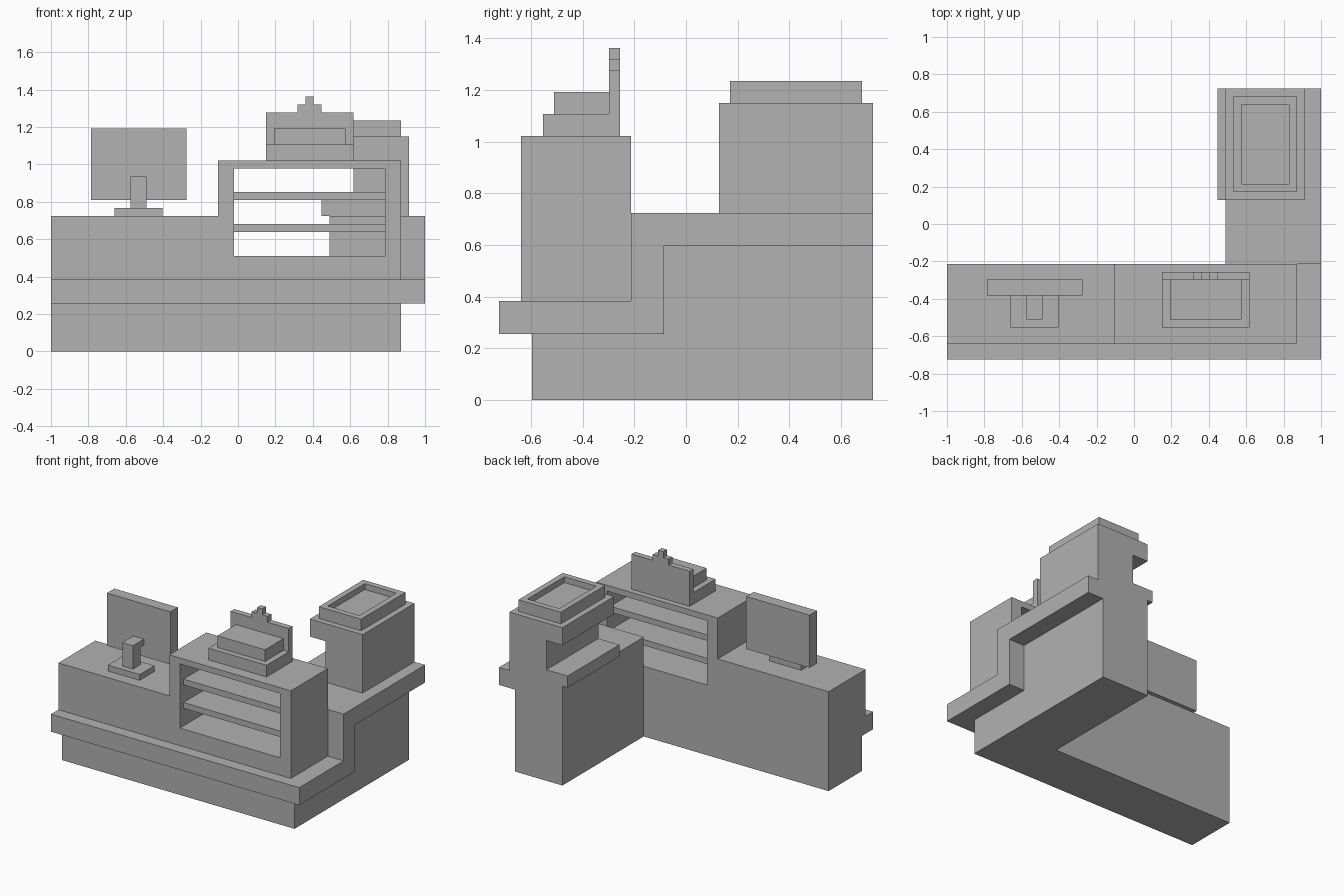
import bpy
import bmesh
from mathutils import Vector

cube = bpy.data.objects.get("Cube")
if cube:
    bpy.data.objects.remove(cube, do_unlink=True)

# Everything sits on a square module; the counter is 47 modules long, 34 deep
UNIT = 2 / 47
ORIGIN = Vector((47 / 2, 34 / 2, 0))

grey = bpy.data.materials.new("plain grey")
grey.use_nodes = True
grey.diffuse_color = (0.445, 0.445, 0.445, 1)
grey.node_tree.nodes["Principled BSDF"].inputs["Base Color"].default_value = grey.diffuse_color


def place(axis, a, b, depth):
    """Point with profile coordinates a, b and a depth along the axis."""
    point = {"x": (depth, a, b), "y": (a, depth, b), "z": (a, b, depth)}[axis]
    return (Vector(point) - ORIGIN) * UNIT


def finish(name, bm):
    bmesh.ops.recalc_face_normals(bm, faces=bm.faces)
    mesh = bpy.data.meshes.new(name)
    bm.to_mesh(mesh)
    bm.free()
    mesh.materials.append(grey)
    obj = bpy.data.objects.new(name, mesh)
    bpy.context.collection.objects.link(obj)
    return obj


def extrude(name, axis, profile, lo, hi):
    """Prism: a flat outline pushed along an axis."""
    bm = bmesh.new()
    ends = [[bm.verts.new(place(axis, a, b, d)) for a, b in profile] for d in (lo, hi)]
    for end in ends:
        bm.faces.new(end)
    for i in range(len(profile)):
        j = (i + 1) % len(profile)
        bm.faces.new((ends[0][i], ends[0][j], ends[1][j], ends[1][i]))
    return finish(name, bm)


def rect(a0, b0, a1, b1):
    return [(a0, b0), (a1, b0), (a1, b1), (a0, b1)]


def box(name, x, y, z):
    return extrude(name, "z", rect(x[0], y[0], x[1], y[1]), *z)


def frame(name, axis, outer, inner, lo, hi):
    """Rectangular frame with an opening right through it."""
    bm = bmesh.new()
    loops = [[bm.verts.new(place(axis, a, b, d)) for a, b in rect(*r)]
             for r, d in ((outer, lo), (outer, hi), (inner, hi), (inner, lo))]
    for k in range(4):
        p, q = loops[k], loops[(k + 1) % 4]
        for i in range(4):
            j = (i + 1) % 4
            bm.faces.new((p[i], p[j], q[j], q[i]))
    return finish(name, bm)


# L-shaped counter
extrude("plinth", "z", [(0, 3), (44, 3), (44, 34), (35, 34), (35, 12), (0, 12)], 0, 6)
box("front_counter", (0, 21), (2, 12), (6, 17))
box("side_counter", (35, 44), (12, 34), (6, 17))

# Ledge along the front, stepping up along the side
extrude("front_ledge", "z", [(0, 0), (47, 0), (47, 12), (44, 12), (44, 2), (0, 2)], 6, 9)
extrude("side_ledge", "x", [(12, 6), (15, 6), (15, 14), (34, 14), (34, 17), (12, 17)], 44, 47)

# Open display case with two shelves
frame("display_case", "y", (21, 6, 44, 24), (23, 12, 42, 23), 2, 12)
for name, z in (("lower_shelf", 15), ("upper_shelf", 19)):
    box(name, (23, 42), (3, 11), (z, z + 1))

# Stand on the case with a crested back panel
box("stand_tray", (27, 38), (4, 10), (24, 26))
box("stand_block", (28, 37), (5, 10), (26, 28))
extrude("stand_back_panel", "y",
        [(27, 24), (38, 24), (38, 30), (34, 30), (34, 31), (33, 31),
         (33, 32), (32, 32), (32, 31), (31, 31), (31, 30), (27, 30)], 10, 11)

# Screen on a bracket
box("screen_base", (8, 14), (4, 8), (17, 18))
extrude("screen_bracket", "x", [(5, 18), (7, 18), (7, 21), (8, 21), (8, 22), (5, 22)], 10, 12)
box("screen", (5, 17), (8, 10), (19, 28))

# Drinks machine with an overhanging head, drip tray and open top
extrude("machine_body", "y",
        [(34, 17), (45, 17), (45, 27), (35, 27), (35, 24), (38, 24), (38, 19), (34, 19)], 20, 34)
frame("machine_top_rim", "z", (36, 21, 44, 33), (37, 22, 43, 32), 27, 29)
box("machine_top_floor", (37, 43), (22, 32), (27, 28))
